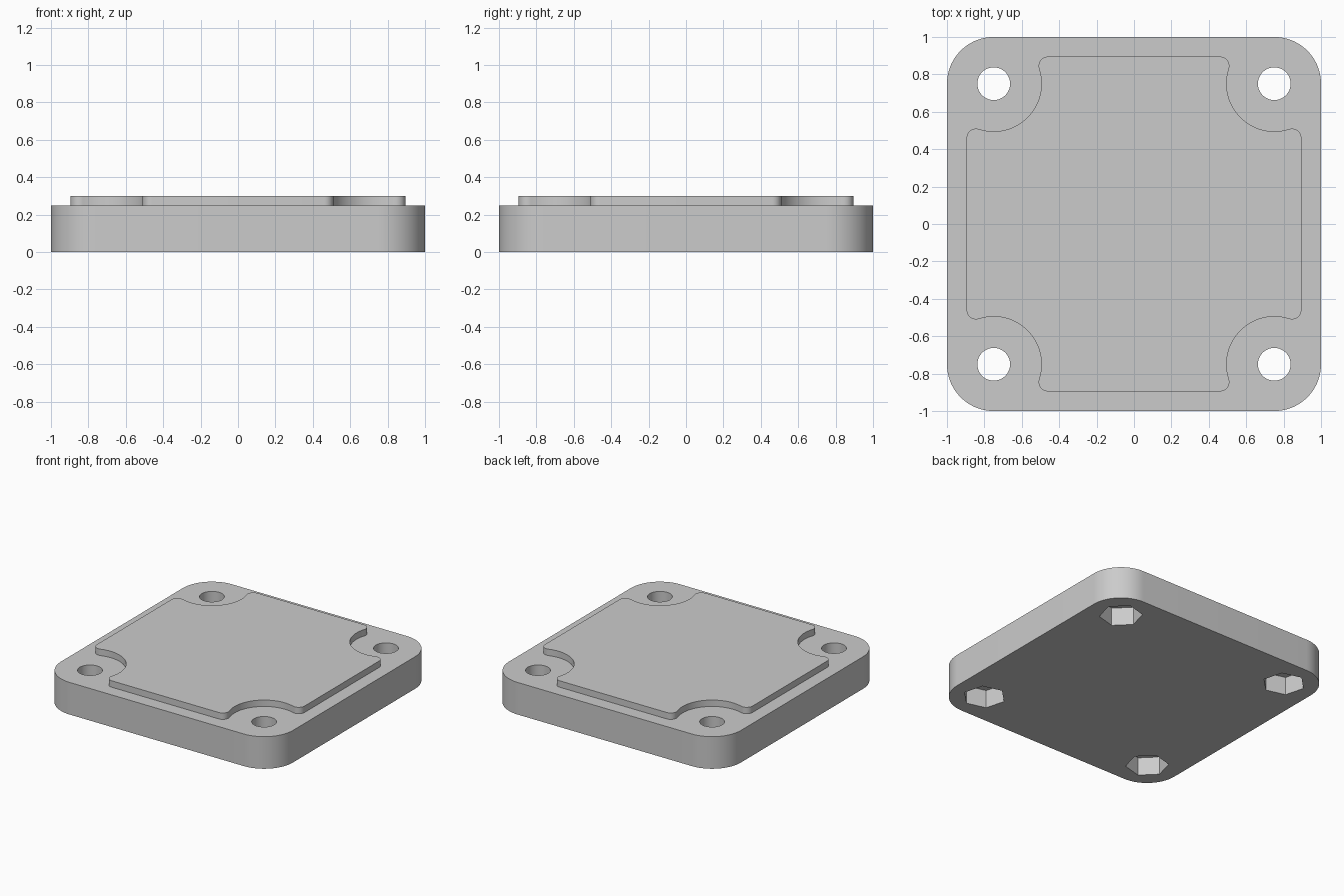
import bpy
import bmesh
from math import cos, sin, pi, radians, sqrt, atan2

cube = bpy.data.objects.get("Cube")
if cube:
    bpy.data.objects.remove(cube, do_unlink=True)

HALF, CORNER = 1.0, 0.25          # plate half width and corner radius
BASE_TOP, PANEL_TOP = 0.25, 0.30
PITCH = 0.75                      # screw centre offset in x and y
BORE, NUT, NUT_DEPTH = 0.0875, 0.153, 0.14
PANEL, RELIEF, FILLET = 0.895, 0.255, 0.05

grey = bpy.data.materials.new("light grey")
grey.use_nodes = True
colour = (0.6, 0.6, 0.6, 1.0)
grey.diffuse_color = colour
grey.node_tree.nodes["Principled BSDF"].inputs["Base Color"].default_value = colour


def arc(cx, cy, r, start, end, steps):
    """Points along an arc, both ends included."""
    return [(cx + r * cos(start + (end - start) * i / steps),
             cy + r * sin(start + (end - start) * i / steps))
            for i in range(steps + 1)]


def four_corners(points):
    """Repeat one corner's points around the centre."""
    loop = []
    for c, s in ((1, 0), (0, 1), (-1, 0), (0, -1)):
        loop += [(x * c - y * s, x * s + y * c) for x, y in points]
    return loop


def prism(name, outline, z0, z1):
    """Extrude a counter-clockwise outline from z0 to z1."""
    bm = bmesh.new()
    face = bm.faces.new([bm.verts.new((x, y, z0)) for x, y in outline])
    top = bmesh.ops.extrude_face_region(bm, geom=[face])
    verts = [v for v in top["geom"] if isinstance(v, bmesh.types.BMVert)]
    bmesh.ops.translate(bm, verts=verts, vec=(0, 0, z1 - z0))
    bmesh.ops.recalc_face_normals(bm, faces=bm.faces)
    mesh = bpy.data.meshes.new(name)
    bm.to_mesh(mesh)
    bm.free()
    mesh.materials.append(grey)
    obj = bpy.data.objects.new(name, mesh)
    bpy.context.collection.objects.link(obj)
    return obj


def combine(target, other, operation):
    """Apply a boolean and remove the helper."""
    mod = target.modifiers.new(other.name, "BOOLEAN")
    mod.operation, mod.object, mod.solver = operation, other, "EXACT"
    bpy.context.view_layer.objects.active = target
    bpy.ops.object.modifier_apply(modifier=mod.name)
    bpy.data.objects.remove(other, do_unlink=True)


# Base plate with rounded corners
inner = HALF - CORNER
plate = prism("cover_plate", four_corners(arc(inner, inner, CORNER, 0, pi / 2, 20)),
              0, BASE_TOP)

# Raised panel with a filleted round relief at each screw
near = PANEL - FILLET
far = PITCH - sqrt((RELIEF + FILLET) ** 2 - (near - PITCH) ** 2)
turn = atan2(PITCH - far, PITCH - near)
corner = arc(near, far, FILLET, 0, turn, 10)
corner += arc(PITCH, PITCH, RELIEF, turn - pi, -pi / 2 - turn, 28)[1:-1]
corner += arc(far, near, FILLET, pi / 2 - turn, pi / 2, 10)
panel = prism("raised_panel", four_corners(corner), BASE_TOP - 0.05, PANEL_TOP)
combine(plate, panel, "UNION")

# Screw bores and hexagonal nut pockets, the flats facing the centre
for i in range(4):
    a = pi / 4 + i * pi / 2
    x, y = PITCH * sqrt(2) * cos(a), PITCH * sqrt(2) * sin(a)
    bore = prism("bore_cutter", arc(x, y, BORE, 0, 2 * pi, 48)[:-1], -0.1, 0.5)
    combine(plate, bore, "DIFFERENCE")
    hexagon = arc(x, y, NUT, a + pi / 6, a + pi / 6 + 2 * pi, 6)[:-1]
    combine(plate, prism("nut_cutter", hexagon, -0.1, NUT_DEPTH), "DIFFERENCE")

# Smooth the round walls, keep edges crisp
bpy.ops.object.select_all(action="DESELECT")
plate.select_set(True)
bpy.context.view_layer.objects.active = plate
bpy.ops.object.shade_smooth_by_angle(angle=radians(30))
